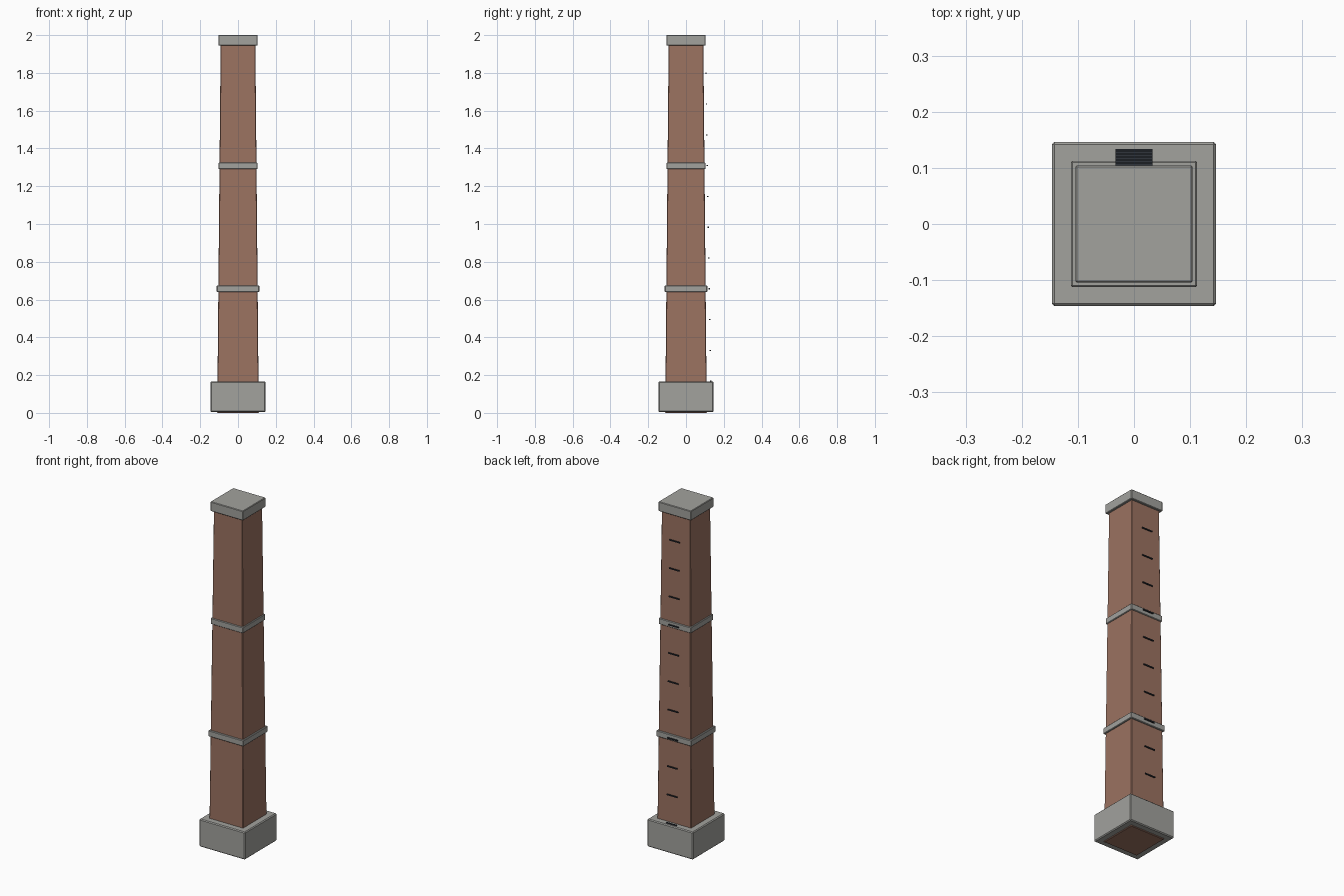
import bpy
import bmesh

default = bpy.data.objects.get("Cube")
if default:
    bpy.data.objects.remove(default, do_unlink=True)


def material(name, colour):
    mat = bpy.data.materials.new(name)
    mat.use_nodes = True
    mat.diffuse_color = (*colour, 1)
    bsdf = next(n for n in mat.node_tree.nodes if n.type == "BSDF_PRINCIPLED")
    bsdf.inputs["Base Color"].default_value = (*colour, 1)
    return mat


brick = material("brick", (0.33, 0.17, 0.12))
concrete = material("concrete", (0.36, 0.36, 0.34))
iron = material("dark iron", (0.03, 0.035, 0.045))


def block(name, mat, z0, z1, half_x, half_y=None, y=0, taper=1, bevel=0):
    """Upright block whose top is scaled by taper, with chamfered edges."""
    half_y = half_y or half_x
    bm = bmesh.new()
    bmesh.ops.create_cube(bm, size=2)
    for v in bm.verts:
        s = taper if v.co.z > 0 else 1
        v.co.x *= half_x * s
        v.co.y *= half_y * s
        v.co.z = z1 if v.co.z > 0 else z0
    mesh = bpy.data.meshes.new(name)
    bm.to_mesh(mesh)
    bm.free()
    mesh.materials.append(mat)
    obj = bpy.data.objects.new(name, mesh)
    obj.location.y = y
    bpy.context.collection.objects.link(obj)
    if bevel:
        mod = obj.modifiers.new("chamfer", "BEVEL")
        mod.width = bevel
        mod.segments = 1
    return obj


# Tapered brick shaft running down through the footing
block("shaft", brick, 0, 1.96, 0.11, taper=0.835, bevel=0.003)

# Concrete footing, bands and cap
block("footing", concrete, 0.005, 0.165, 0.1465, bevel=0.005)
block("lower_band", concrete, 0.64, 0.675, 0.1125, bevel=0.003)
block("upper_band", concrete, 1.29, 1.325, 0.1035, bevel=0.003)
block("cap", concrete, 1.945, 2.0, 0.1045, bevel=0.003)

# Climbing rungs up the back, following the lean of the wall
for i in range(11):
    z = 0.168 + i * 0.163
    block(f"rung_{i + 1}", iron, z - 0.003, z + 0.003, 0.033, 0.003,
          y=0.131 - 0.0026 * i)
